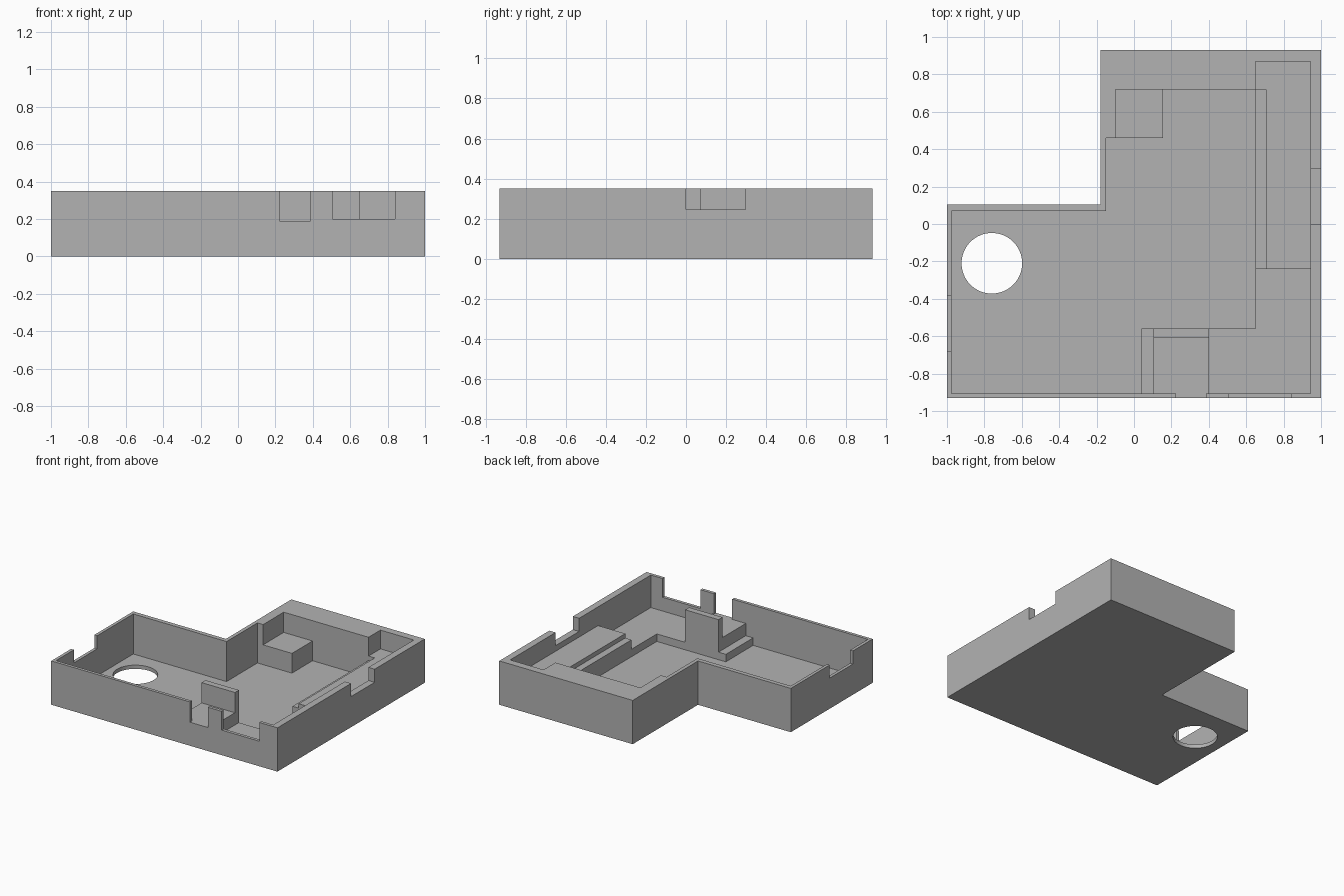
import bpy
import bmesh
import math

cube = bpy.data.objects.get("Cube")
if cube:
    bpy.data.objects.remove(cube, do_unlink=True)

grey = bpy.data.materials.new("plain_grey")
grey.use_nodes = True
grey.diffuse_color = (0.45, 0.45, 0.45, 1)
grey.node_tree.nodes["Principled BSDF"].inputs["Base Color"].default_value = (0.45, 0.45, 0.45, 1)


def prism(name, outline, low, high):
    """Extrude a flat outline from height low to height high."""
    bm = bmesh.new()
    base = bm.faces.new([bm.verts.new((x, y, low)) for x, y in outline])
    top = bmesh.ops.extrude_face_region(bm, geom=[base])["geom"]
    moved = [v for v in top if isinstance(v, bmesh.types.BMVert)]
    bmesh.ops.translate(bm, verts=moved, vec=(0, 0, high - low))
    bmesh.ops.recalc_face_normals(bm, faces=bm.faces)
    mesh = bpy.data.meshes.new(name)
    bm.to_mesh(mesh)
    bm.free()
    mesh.materials.append(grey)
    obj = bpy.data.objects.new(name, mesh)
    bpy.context.collection.objects.link(obj)
    return obj


def rect(x0, x1, y0, y1):
    return [(x0, y0), (x1, y0), (x1, y1), (x0, y1)]


def combine(target, tool, operation):
    """Apply a boolean and discard the tool."""
    mod = target.modifiers.new(tool.name, "BOOLEAN")
    mod.operation = operation
    mod.solver = "EXACT"
    mod.object = tool
    bpy.context.view_layer.objects.active = target
    bpy.ops.object.modifier_apply(modifier=mod.name)
    bpy.data.objects.remove(tool, do_unlink=True)


HEIGHT, FLOOR, OVER, SINK = 0.35, 0.03, 0.5, 0.015

# Stepped outer block
tray = prism("enclosure_tray",
             [(-1, -0.93), (1, -0.93), (1, 0.93), (-0.18, 0.93), (-0.18, 0.105), (-1, 0.105)],
             0, HEIGHT)

# Cavity inside the walls
cavity = [(-0.975, -0.905), (0.945, -0.905), (0.945, 0.87), (0.65, 0.87), (0.65, 0.72),
          (-0.1, 0.72), (-0.1, 0.46), (-0.15, 0.46), (-0.15, 0.07), (-0.975, 0.07)]
combine(tray, prism("cavity", cavity, FLOOR, OVER), "DIFFERENCE")

# Inner ledges, blocks and upright plate, each sunk a little into floor and walls
ledge = [(0.04, -0.92), (0.96, -0.92), (0.96, -0.2), (0.65, -0.2), (0.65, -0.56), (0.04, -0.56)]
platform = [(0.705, -0.24), (0.96, -0.24), (0.96, 0.885), (0.635, 0.885), (0.635, 0.72), (0.705, 0.72)]
inner_parts = [
    ("floor_ledge", ledge, 0.09),
    ("side_platform", platform, 0.2),
    ("platform_step", rect(0.65, 0.72, -0.24, 0.735), 0.165),
    ("corner_block", rect(-0.115, 0.155, 0.46, 0.735), 0.188),
    ("front_block", rect(0.105, 0.4, -0.915, -0.57), 0.188),
    ("upright_plate", rect(0.105, 0.4, -0.61, -0.56), HEIGHT),
]
for name, outline, top in inner_parts:
    combine(tray, prism(name, outline, FLOOR - SINK, top), "UNION")

# Notches in the front, right and left walls
notches = [
    ("front_notch_small", rect(0.225, 0.385, -1, -0.905), 0.188),
    ("front_notch_wide", rect(0.505, 0.84, -1, -0.905), 0.2),
    ("right_notch", rect(0.945, 1.1, 0, 0.297), 0.245),
    ("left_notch", rect(-1.1, -0.975, -0.68, -0.385), 0.245),
]
for name, outline, bottom in notches:
    combine(tray, prism(name, outline, bottom, OVER), "DIFFERENCE")

# Round hole through the floor
SIDES = 64
circle = [(-0.76 + 0.162 * math.cos(a), -0.21 + 0.162 * math.sin(a))
          for a in (math.tau * i / SIDES for i in range(SIDES))]
combine(tray, prism("round_hole", circle, -0.1, 0.1), "DIFFERENCE")

# Flat faces, with only the hole rim smoothed
bpy.ops.object.select_all(action="DESELECT")
tray.select_set(True)
bpy.context.view_layer.objects.active = tray
bpy.ops.object.shade_smooth_by_angle(angle=math.radians(30))
